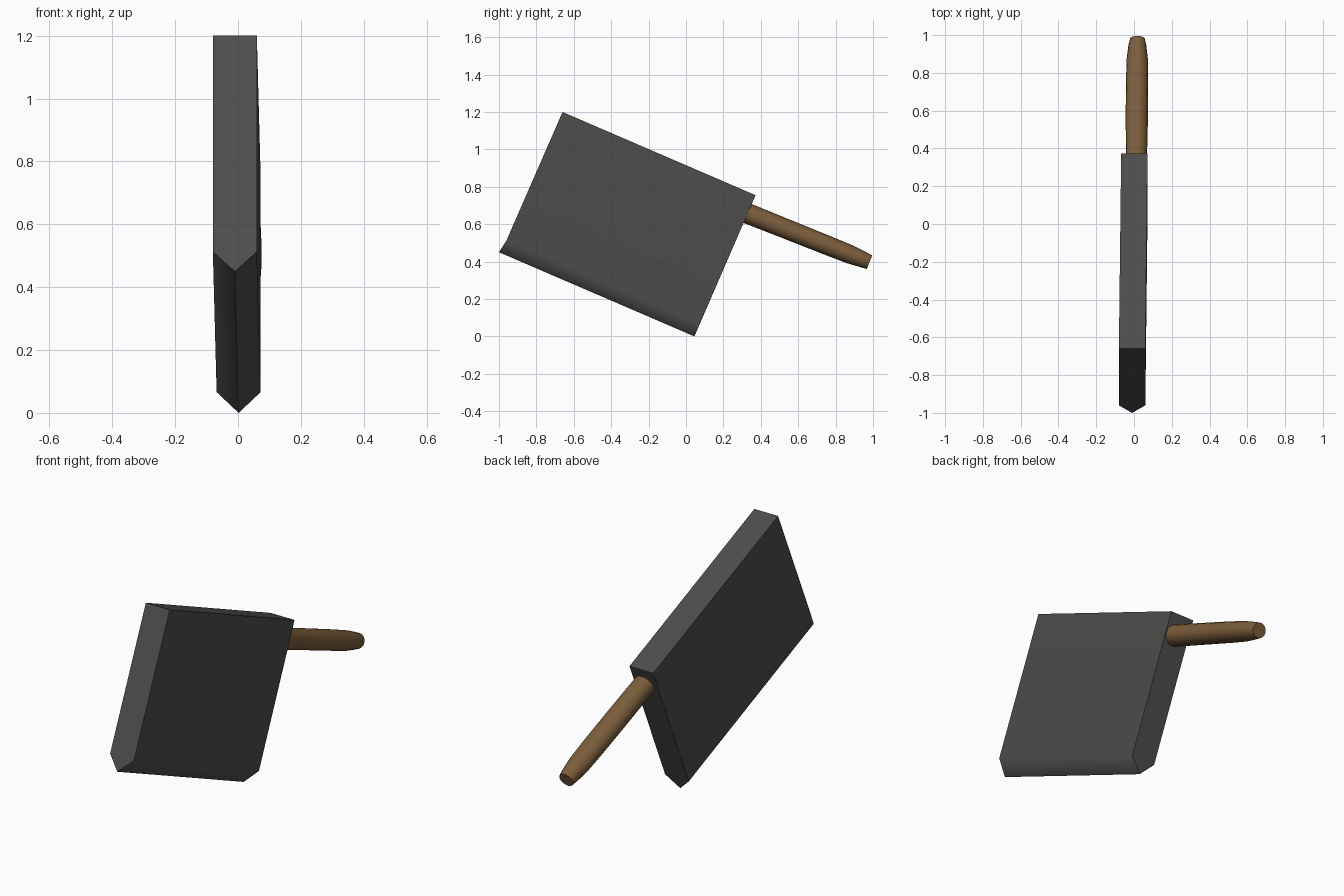
import bpy, bmesh
from math import radians, cos, sin, pi
from mathutils import Vector

if "Cube" in bpy.data.objects:
    bpy.data.objects.remove(bpy.data.objects["Cube"])


def finish(name, bm, color, angle):
    """Turn a bmesh into a coloured, smooth-by-angle object."""
    bmesh.ops.recalc_face_normals(bm, faces=bm.faces)
    mesh = bpy.data.meshes.new(name)
    bm.to_mesh(mesh)
    bm.free()
    ob = bpy.data.objects.new(name, mesh)
    bpy.context.collection.objects.link(ob)
    mat = bpy.data.materials.new(name + "_material")
    mat.diffuse_color = (*color, 1)
    mat.use_nodes = True
    mat.node_tree.nodes["Principled BSDF"].inputs["Base Color"].default_value = mat.diffuse_color
    mesh.materials.append(mat)
    bpy.ops.object.select_all(action='DESELECT')
    ob.select_set(True)
    bpy.context.view_layer.objects.active = ob
    bpy.ops.object.shade_smooth_by_angle(angle=radians(angle))
    return ob


# Blade: a five-sided section (flat spine, V edge) at the nose and at the heel
HALF = 0.07
nose = dict(x=-0.01, spine=(-0.66, 1.20), bevel=(-0.96, 0.513), edge=(-1.0, 0.45))
heel = dict(x=0.002, spine=(0.372, 0.755), bevel=(0.073, 0.066), edge=(0.045, 0.0))

bm = bmesh.new()
rings = []
for s in (nose, heel):
    section = [(-HALF, s["spine"]), (HALF, s["spine"]), (HALF, s["bevel"]),
               (0, s["edge"]), (-HALF, s["bevel"])]
    rings.append([bm.verts.new((s["x"] + dx, y, z)) for dx, (y, z) in section])
for ring in rings:
    bm.faces.new(ring)
for i in range(5):
    j = (i + 1) % 5
    bm.faces.new((rings[0][i], rings[0][j], rings[1][j], rings[1][i]))
blade = finish("blade", bm, (0.075, 0.074, 0.070), 55)
weighted = blade.modifiers.new("weighted_normals", 'WEIGHTED_NORMAL')
weighted.keep_sharp = True

# Handle: rounded grip swept from the heel to a tapered, flat-ended butt
start, end = Vector((0.013, 0.325, 0.659)), Vector((0.018, 0.981, 0.397))
axis = (end - start).normalized()
side = Vector((1, 0, 0))
side = (side - axis * side.dot(axis)).normalized()
up = side.cross(axis)
SIDES = 16
# (position along the grip, half width, half height)
profile = [(0, 0.055, 0.055), (0.35, 0.059, 0.053), (0.65, 0.059, 0.052),
           (0.84, 0.056, 0.050), (0.95, 0.047, 0.043), (1, 0.039, 0.039)]

bm = bmesh.new()
rings = []
for t, w, h in profile:
    c = start.lerp(end, t)
    rings.append([bm.verts.new(c + side * w * cos(2 * pi * k / SIDES)
                               + up * h * sin(2 * pi * k / SIDES))
                  for k in range(SIDES)])
for a, b in zip(rings, rings[1:]):
    for i in range(SIDES):
        j = (i + 1) % SIDES
        bm.faces.new((a[i], a[j], b[j], b[i]))
bm.faces.new(rings[0])
bm.faces.new(rings[-1])
finish("handle", bm, (0.20, 0.11, 0.045), 40)
